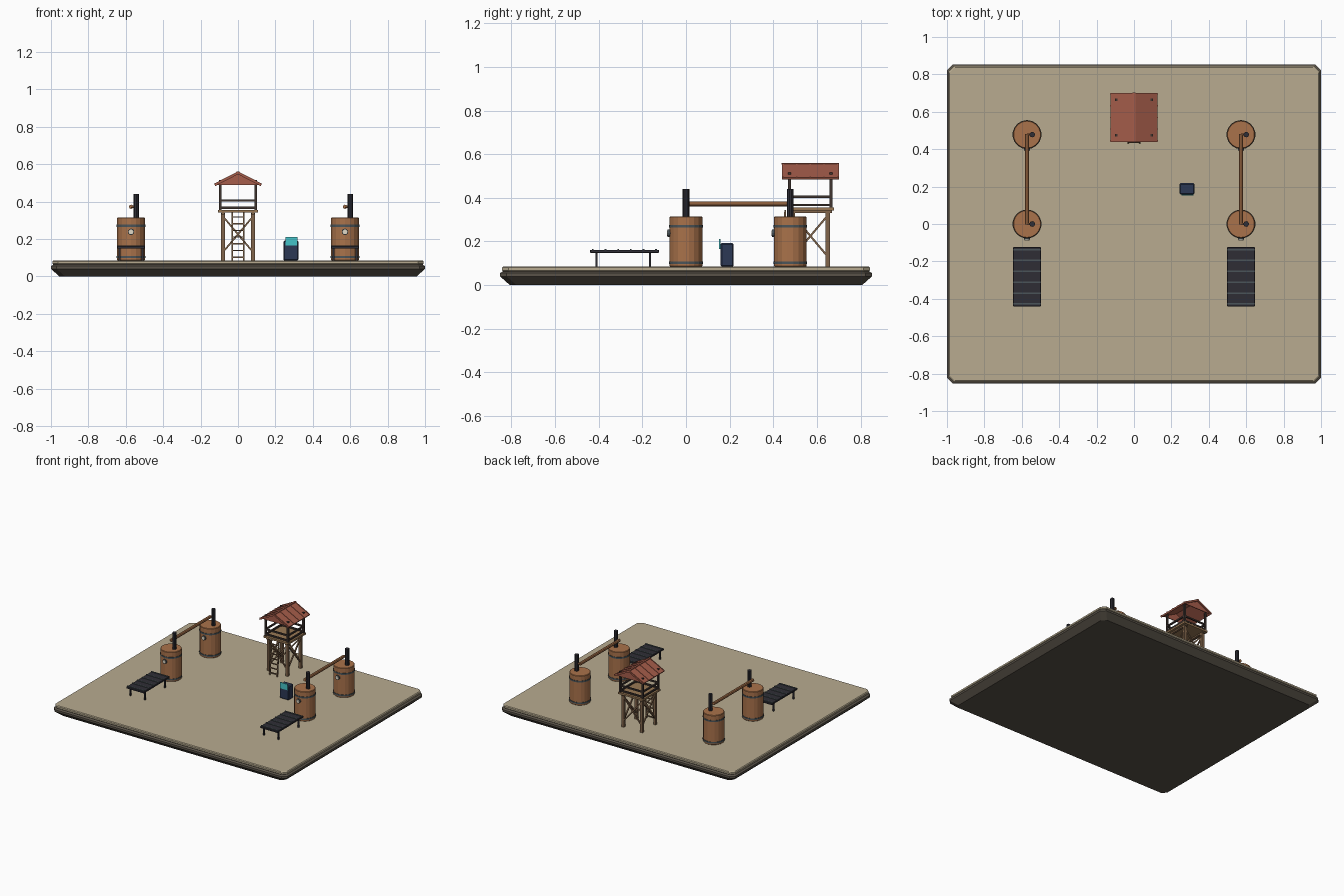
import bpy, bmesh, math
from mathutils import Vector, Matrix

if "Cube" in bpy.data.objects:
    bpy.data.objects.remove(bpy.data.objects["Cube"])

COLORS = {
    "sand": (0.48, 0.41, 0.28), "stone": (0.10, 0.085, 0.065), "copper": (0.40, 0.17, 0.07),
    "hoop": (0.07, 0.09, 0.10), "iron": (0.028, 0.027, 0.036), "cream": (0.75, 0.7, 0.58),
    "wood": (0.22, 0.13, 0.07), "plank": (0.32, 0.19, 0.09), "post": (0.05, 0.035, 0.03),
    "roof": (0.38, 0.11, 0.07), "navy": (0.025, 0.04, 0.09), "teal": (0.06, 0.55, 0.58),
}
MATS = {}
for key, c in COLORS.items():
    MATS[key] = bpy.data.materials.new(key)
    MATS[key].diffuse_color = (*c, 1)


def finish(name, bm, mat, bevel=0):
    bmesh.ops.recalc_face_normals(bm, faces=bm.faces)
    me = bpy.data.meshes.new(name)
    bm.to_mesh(me)
    bm.free()
    ob = bpy.data.objects.new(name, me)
    bpy.context.collection.objects.link(ob)
    me.materials.append(MATS[mat])
    if bevel:
        m = ob.modifiers.new("bevel", "BEVEL")
        m.width, m.segments = bevel, 1
    return ob


def box(name, c, s, mat, bevel=0, rot=None):
    bm = bmesh.new()
    M = Matrix.Translation(c) @ (rot.to_4x4() if rot else Matrix()) @ Matrix.Diagonal((*s, 1))
    bmesh.ops.create_cube(bm, size=1, matrix=M)
    return finish(name, bm, mat, bevel)


def rod(name, a, b, r, mat, sides=8, bevel=0):
    a, b = Vector(a), Vector(b)
    d = b - a
    M = Matrix.Translation((a + b) / 2) @ d.to_track_quat('Z', 'Y').to_matrix().to_4x4()
    bm = bmesh.new()
    bmesh.ops.create_cone(bm, cap_ends=True, segments=sides, radius1=r, radius2=r,
                          depth=d.length, matrix=M)
    return finish(name, bm, mat, bevel)


def beam(name, a, b, w, mat):
    a, b = Vector(a), Vector(b)
    d = b - a
    return box(name, (a + b) / 2, (w, w, d.length), mat, 0, d.to_track_quat('Z', 'Y').to_matrix())


def stacked_slab(name, levels, mat, cut=0.03):
    # rectangle with cut corners, lofted through (inset, z) levels
    bm = bmesh.new()
    rings = []
    for inset, z in levels:
        x, y = 1 - inset, 0.852 - inset
        pts = [(x - cut, -y), (x, -y + cut), (x, y - cut), (x - cut, y),
               (-x + cut, y), (-x, y - cut), (-x, -y + cut), (-x + cut, -y)]
        rings.append([bm.verts.new((*p, z)) for p in pts])
    for r0, r1 in zip(rings, rings[1:]):
        for i in range(8):
            j = (i + 1) % 8
            bm.faces.new((r0[i], r0[j], r1[j], r1[i]))
    bm.faces.new(rings[0])
    bm.faces.new(rings[-1])
    return finish(name, bm, mat)


# Ground plate
G = 0.085
stacked_slab("base_rock", [(0.045, 0), (0, 0.04), (0, 0.055), (0.014, 0.064)], "stone")
stacked_slab("base_top", [(0.014, 0.062), (0.008, 0.068), (0.008, 0.08), (0.014, G)], "sand")


# Barrel stills with chimney, hoops and gauge
def still(x, y):
    rod("barrel", (x, y, G), (x, y, 0.314), 0.075, "copper", 18, 0.003)
    for z in (0.103, 0.27):
        rod("barrel_hoop", (x, y, z - 0.006), (x, y, z + 0.006), 0.0775, "hoop", 18)
    rod("chimney", (x + 0.028, y, 0.31), (x + 0.028, y, 0.44), 0.015, "iron", 10)
    rod("gauge_rim", (x, y - 0.07, 0.238), (x, y - 0.084, 0.238), 0.017, "hoop", 12)
    rod("gauge_face", (x, y - 0.08, 0.238), (x, y - 0.087, 0.238), 0.013, "cream", 12)


# Slatted table
def table(x):
    y = -0.282
    box("table_top", (x, y, 0.155), (0.15, 0.316, 0.014), "iron", 0.002)
    for i in range(6):
        box("table_slat", (x, y - 0.145 + i * 0.058, 0.163), (0.148, 0.008, 0.006), "hoop")
    for sx in (-1, 1):
        for ly in (-0.41, -0.165):
            box("table_leg", (x + sx * 0.062, ly, 0.117), (0.01, 0.01, 0.066), "iron")


for side in (-1, 1):
    cx = side * 0.572
    for cy in (0, 0.478):
        still(cx, cy)
        rod("pipe_elbow", (cx, cy, 0.372), (cx + 0.028, cy, 0.372), 0.006, "copper", 8)
    rod("connecting_pipe", (cx, -0.002, 0.372), (cx, 0.48, 0.372), 0.0115, "copper", 8)
    table(cx)

# Control console
box("console_body", (0.283, 0.188, 0.138), (0.08, 0.06, 0.108), "navy", 0.006)
box("console_screen", (0.285, 0.155, 0.188), (0.064, 0.007, 0.046), "teal")

# Watchtower: legs, bracing, deck
TY, D = 0.57, 0.34
corners = [(-1, -1), (1, -1), (1, 1), (-1, 1)]
for i, (sx, sy) in enumerate(corners):
    nx, ny = corners[(i + 1) % 4]
    box("tower_leg", (sx * 0.08, TY + sy * 0.08, (G + D) / 2), (0.02, 0.02, D - G), "wood")
    box("roof_post", (sx * 0.095, TY + sy * 0.095, 0.435), (0.013, 0.013, 0.16), "post")
    for z0, z1 in ((0.13, 0.32), (0.32, 0.13)):
        beam("cross_brace", (sx * 0.08, TY + sy * 0.08, z0), (nx * 0.08, TY + ny * 0.08, z1), 0.009, "wood")
    for z in (0.367, 0.405):
        beam("guard_rail", (sx * 0.095, TY + sy * 0.095, z), (nx * 0.095, TY + ny * 0.095, z), 0.011, "post")
box("tower_deck", (0, TY, 0.348), (0.214, 0.214, 0.014), "plank")
for sx in (-1, 1):
    box("deck_joist", (sx * 0.08, TY, 0.337), (0.016, 0.2, 0.012), "wood")

# Ladder
for sx in (-1, 1):
    beam("ladder_rail", (sx * 0.032, 0.435, G), (sx * 0.032, 0.455, 0.345), 0.008, "wood")
for i in range(7):
    t = (i + 0.5) / 7
    y, z = 0.435 + 0.02 * t, G + 0.25 * t
    beam("ladder_rung", (-0.032, y, z), (0.032, y, z), 0.007, "wood")

# Gable roof with seams, ridge cap and end panels
EX, EZ, AZ = 0.124, 0.488, 0.552
ang = math.atan2(AZ - EZ, EX)
length = math.hypot(EX, AZ - EZ)
for sx in (-1, 1):
    rot = Matrix.Rotation(sx * ang, 3, 'Y')
    mid = Vector((sx * EX / 2, TY, (EZ + AZ) / 2))
    box("roof_slope", mid, (length, 0.262, 0.011), "roof", 0, rot)
    up = rot @ Vector((0, 0, 0.006))
    for k in range(5):
        box("roof_seam", mid + up + Vector((0, -0.125 + k * 0.0625, 0)), (length, 0.006, 0.005), "roof", 0, rot)
box("ridge_cap", (0, TY, 0.556), (0.014, 0.264, 0.009), "roof")
for y in (TY - 0.115, TY + 0.115):
    bm = bmesh.new()
    tri = [bm.verts.new(p) for p in ((-EX + 0.008, y, EZ), (EX - 0.008, y, EZ), (0, y, AZ - 0.004))]
    f = bm.faces.new(tri)
    ext = bmesh.ops.extrude_face_region(bm, geom=[f])
    bmesh.ops.translate(bm, vec=(0, 0.006, 0), verts=[v for v in ext["geom"] if isinstance(v, bmesh.types.BMVert)])
    finish("gable_panel", bm, "roof")

for m in bpy.data.materials:
    if m.users and not m.is_grease_pencil:
        m.use_nodes = True
        m.node_tree.nodes["Principled BSDF"].inputs["Base Color"].default_value = m.diffuse_color
